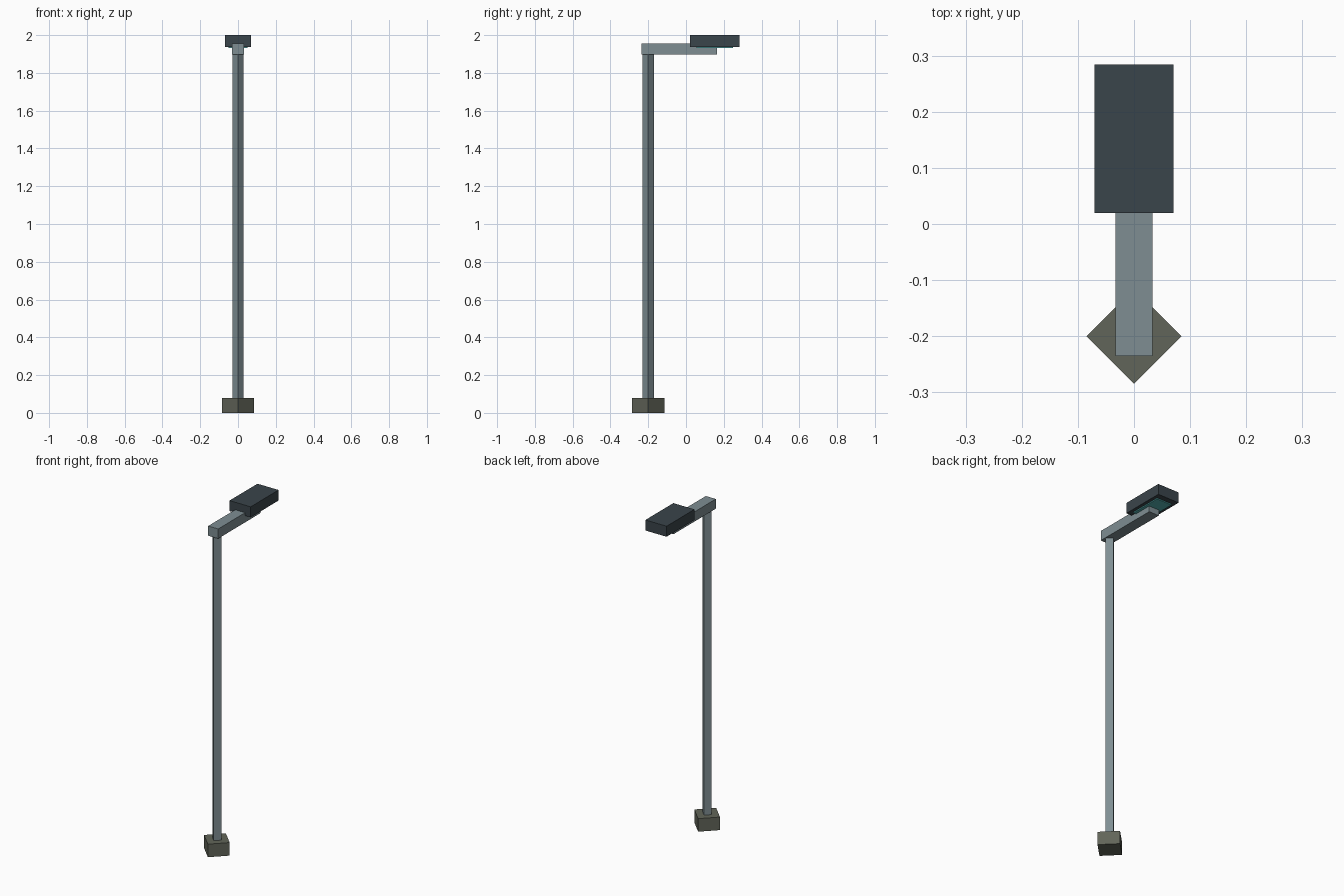
import bpy
import math

cube = bpy.data.objects.get("Cube")
if cube:
    bpy.data.objects.remove(cube, do_unlink=True)


def material(name, rgb):
    mat = bpy.data.materials.new(name)
    mat.use_nodes = True
    mat.diffuse_color = (*rgb, 1)
    mat.node_tree.nodes["Principled BSDF"].inputs["Base Color"].default_value = (*rgb, 1)
    return mat


steel = material("blue grey steel", (0.21, 0.27, 0.29))
dark = material("dark slate", (0.042, 0.058, 0.069))
concrete = material("olive concrete", (0.12, 0.13, 0.10))
glass = material("teal lamp glass", (0.09, 0.43, 0.43))


def finish(name, mat):
    obj = bpy.context.object
    obj.name = name
    obj.data.name = name
    obj.data.materials.append(mat)
    return obj


def box(name, mat, half_width, y0, y1, z0, z1):
    bpy.ops.mesh.primitive_cube_add(size=1, location=(0, (y0 + y1) / 2, (z0 + z1) / 2))
    obj = finish(name, mat)
    obj.scale = (2 * half_width, y1 - y0, z1 - z0)
    return obj


def diamond_post(name, mat, radius, y, z0, z1):
    # Four-sided prism with a corner facing the front
    bpy.ops.mesh.primitive_cylinder_add(vertices=4, radius=radius, depth=z1 - z0,
                                        location=(0, y, (z0 + z1) / 2))
    return finish(name, mat)


POST_Y = -0.2

# Footing and upright
diamond_post("footing", concrete, 0.085, POST_Y, 0, 0.078)
diamond_post("pole", steel, 0.03, POST_Y, 0.07, 1.91)

# Arm reaching back to the lamp
box("arm", steel, 0.033, -0.235, 0.165, 1.897, 1.955)

# Lamp housing with the glass plate underneath
box("lamp_housing", dark, 0.07, 0.02, 0.284, 1.937, 2.0)
box("lamp_glass", glass, 0.05, 0.055, 0.25, 1.931, 1.938)
